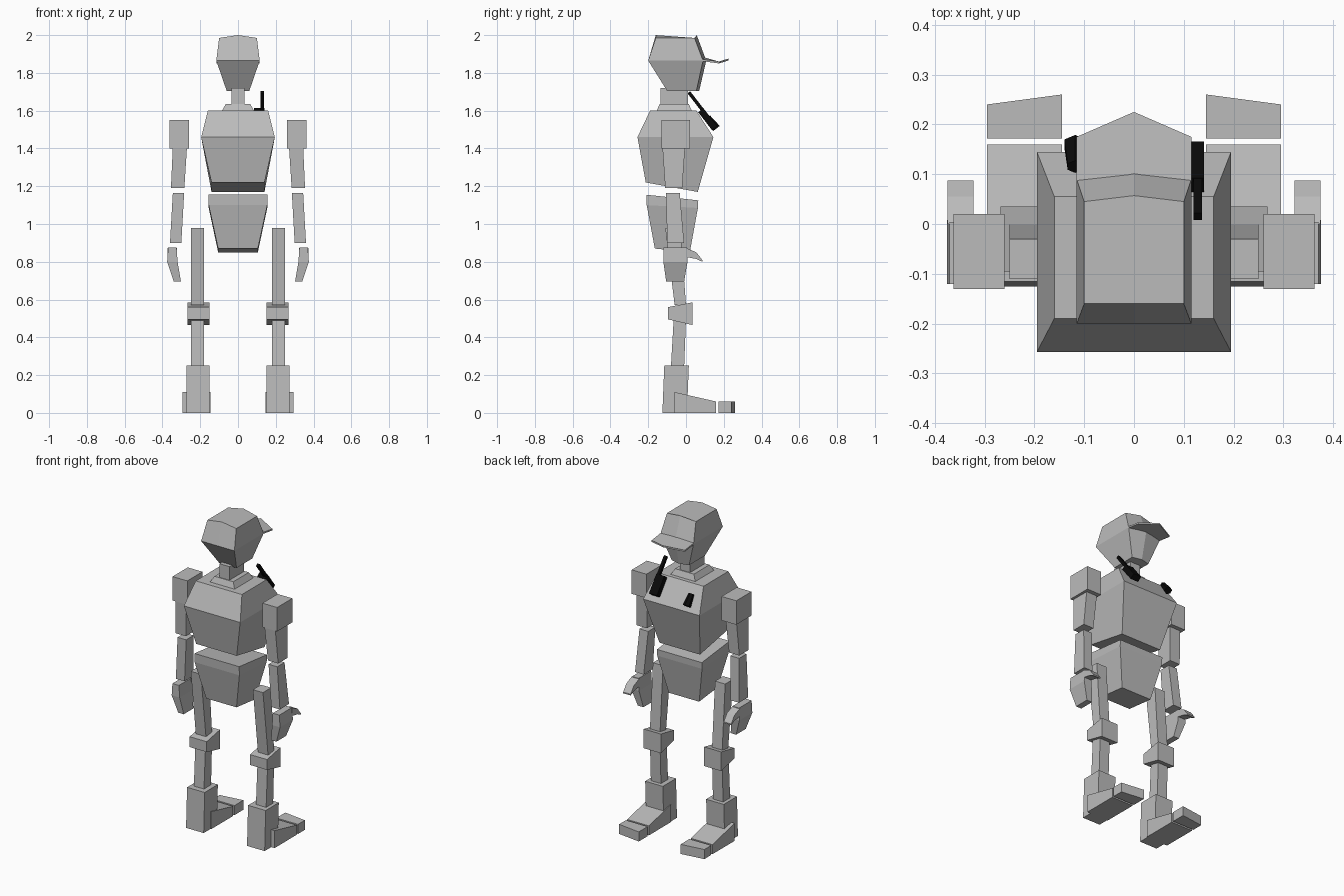
import bpy
import bmesh
from mathutils import Matrix, Vector

cube = bpy.data.objects.get("Cube")
if cube:
    bpy.data.objects.remove(cube, do_unlink=True)


def material(name, color):
    mat = bpy.data.materials.new(name)
    mat.use_nodes = True
    mat.diffuse_color = color
    mat.node_tree.nodes["Principled BSDF"].inputs["Base Color"].default_value = color
    return mat


grey = material("light grey", (0.5, 0.5, 0.5, 1))
black = material("black", (0.003, 0.003, 0.003, 1))


def finish(name, bm, mat):
    bmesh.ops.recalc_face_normals(bm, faces=bm.faces)
    mesh = bpy.data.meshes.new(name)
    bm.to_mesh(mesh)
    bm.free()
    mesh.materials.append(mat)
    obj = bpy.data.objects.new(name, mesh)
    bpy.context.collection.objects.link(obj)
    return obj


def ring(x0, x1, yb, yf, zb, zf=None):
    """Four-sided section; the back and front edges may differ in height."""
    zf = zb if zf is None else zf
    return [(x0, yb, zb), (x1, yb, zb), (x1, yf, zf), (x0, yf, zf)]


def mid(x, yb, yf, zb, zf=None):
    return ring(-x, x, yb, yf, zb, zf)


def loft(name, rings, mat=grey, side=1):
    """Flat-faced solid through a stack of sections."""
    bm = bmesh.new()
    loops = [[bm.verts.new((side * x, y, z)) for x, y, z in r] for r in rings]
    n = len(loops[0])
    for a, b in zip(loops, loops[1:]):
        for i in range(n):
            j = (i + 1) % n
            bm.faces.new((a[i], a[j], b[j], b[i]))
    bm.faces.new(loops[0])
    bm.faces.new(loops[-1])
    return finish(name, bm, mat)


def pair(name, rings):
    for label, side in (("left", 1), ("right", -1)):
        loft(f"{label}_{name}", rings, side=side)


# Torso and pelvis
loft("torso", [mid(0.14, -0.213, 0.062, 1.22, 1.17),
               mid(0.195, -0.257, 0.145, 1.46),
               mid(0.16, -0.19, 0.055, 1.60)])
loft("pelvis", [mid(0.105, -0.165, 0.02, 0.87, 0.85),
                mid(0.155, -0.208, 0.063, 1.10, 1.085),
                mid(0.155, -0.21, 0.065, 1.155, 1.125)])

# Neck
loft("collar", [mid(0.085, -0.155, 0.03, 1.60), mid(0.065, -0.14, 0.015, 1.635)])
loft("neck", [mid(0.035, -0.135, 0.01, 1.62), mid(0.035, -0.135, 0.01, 1.72)])


# Head: six-sided sections with a gentle centre ridge
def head_ring(x, yb, yf, z, bulge, rise):
    return [(-x, yb, z), (0, yb, z + rise), (x, yb, z),
            (x, yf, z), (0, yf + bulge, z + rise), (-x, yf, z)]


loft("head", [head_ring(0.06, -0.10, 0.055, 1.705, 0.015, 0),
              head_ring(0.115, -0.20, 0.09, 1.865, 0.017, 0),
              head_ring(0.10, -0.16, 0.045, 1.985, 0.012, 0.015)])


# Cap brim: thin, pointed at the centre, drooping at the sides
def brim_ring(z):
    return [(-0.115, 0.085, z), (0, 0.09, z + 0.012), (0.115, 0.085, z),
            (0.115, 0.175, z - 0.012), (0, 0.225, z + 0.004), (-0.115, 0.175, z - 0.012)]


loft("cap_brim", [brim_ring(1.862), brim_ring(1.872)])

# Arms
pair("shoulder", [ring(0.26, 0.362, -0.13, 0.02, 1.40), ring(0.26, 0.362, -0.13, 0.02, 1.55)])
pair("upper_arm", [ring(0.284, 0.355, -0.11, -0.02, 1.19), ring(0.27, 0.345, -0.125, -0.005, 1.41)])
pair("forearm", [ring(0.30, 0.36, -0.10, -0.01, 0.90), ring(0.285, 0.345, -0.105, -0.033, 1.165)])
pair("hand", [ring(0.302, 0.34, -0.105, -0.01, 0.695),
              ring(0.32, 0.375, -0.12, 0.008, 0.80),
              ring(0.325, 0.37, -0.12, 0.004, 0.875)])


def thumb_ring(y, z0, z1):
    return [(0.322, y, z0), (0.374, y, z0), (0.374, y, z1), (0.322, y, z1)]


pair("thumb", [thumb_ring(0.0, 0.825, 0.873), thumb_ring(0.055, 0.815, 0.85),
               thumb_ring(0.087, 0.80, 0.808)])

# Legs
pair("thigh", [ring(0.18, 0.25, -0.06, 0.0, 0.57), ring(0.18, 0.25, -0.11, -0.03, 0.98)])
pair("knee", [ring(0.15, 0.268, -0.095, 0.035, 0.495, 0.465),
              ring(0.15, 0.268, -0.095, 0.035, 0.56, 0.585)])
pair("shin", [ring(0.18, 0.25, -0.08, -0.01, 0.24), ring(0.18, 0.25, -0.065, 0.0, 0.50)])
pair("ankle", [ring(0.15, 0.272, -0.125, 0.005, 0.0), ring(0.15, 0.272, -0.115, 0.015, 0.25)])
pair("foot", [ring(0.145, 0.295, -0.06, 0.16, 0.0), ring(0.145, 0.295, -0.06, 0.16, 0.11, 0.06)])


def toe_ring(z):
    return [(0.145, 0.172, z), (0.295, 0.172, z), (0.295, 0.24, z), (0.145, 0.26, z)]


pair("toe", [toe_ring(0.0), toe_ring(0.06)])

# Chest gear, standing along the slope of the upper chest
slope = Vector((0, -0.61, 0.79)).to_track_quat('Z', 'Y').to_matrix().to_4x4()


def gear(name, center, size, sides=4):
    bm = bmesh.new()
    if sides == 4:
        bmesh.ops.create_cube(bm, size=1)
    else:
        bmesh.ops.create_cone(bm, cap_ends=True, segments=sides,
                              radius1=0.5, radius2=0.35, depth=1)
    bm.transform(Matrix.Translation(center) @ slope @ Matrix.Diagonal((*size, 1)))
    finish(name, bm, black)


gear("radio_body", (0.113, 0.115, 1.555), (0.055, 0.035, 0.12))
gear("radio_antenna", (0.128, 0.053, 1.648), (0.018, 0.018, 0.125))
gear("microphone", (-0.118, 0.138, 1.535), (0.05, 0.045, 0.075), sides=6)
